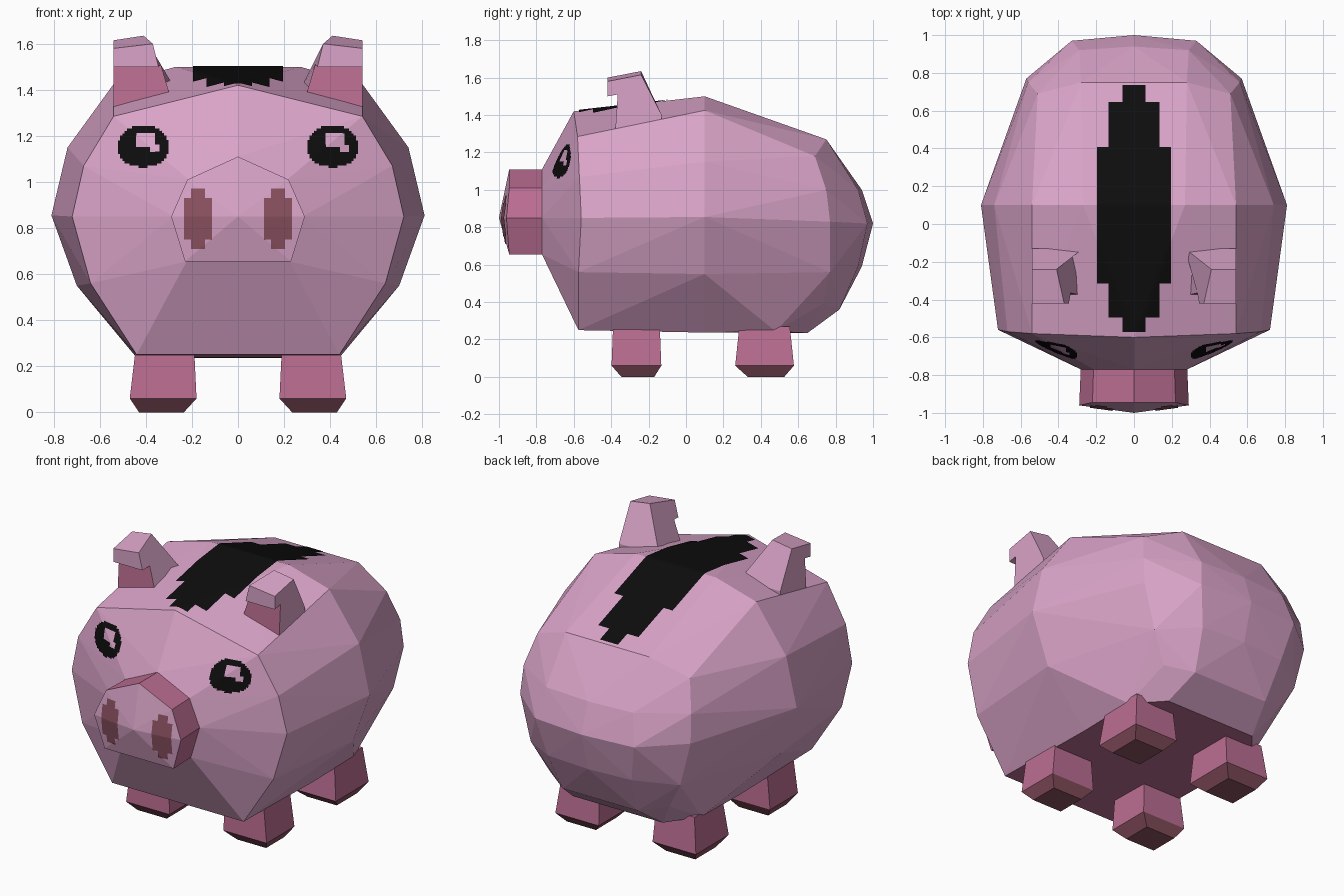
import bpy, bmesh
from mathutils import Vector
from mathutils.bvhtree import BVHTree

if "Cube" in bpy.data.objects:
    bpy.data.objects.remove(bpy.data.objects["Cube"])


def mat(name, rgb):
    m = bpy.data.materials.new(name)
    m.diffuse_color = (*rgb, 1)
    m.use_nodes = True
    m.node_tree.nodes["Principled BSDF"].inputs["Base Color"].default_value = m.diffuse_color
    return m


PINK = mat("pink", (0.70, 0.37, 0.58))
ROSE = mat("dark rose", (0.50, 0.155, 0.29))
BROWN = mat("hoof brown", (0.26, 0.084, 0.119))
BLACK = mat("black", (0.004, 0.004, 0.004))


def finish(name, bm, mats, rule=None, mirror=False):
    """Turn a bmesh into an object; rule(face) gives the material index."""
    if bm.faces and name.split("_")[-1] != "marking":
        bmesh.ops.recalc_face_normals(bm, faces=bm.faces)
    bm.normal_update()
    if rule:
        for f in bm.faces:
            f.material_index = rule(f)
    me = bpy.data.meshes.new(name)
    bm.to_mesh(me)
    for m in mats:
        me.materials.append(m)
    ob = bpy.data.objects.new(name, me)
    bpy.context.collection.objects.link(ob)
    if mirror:
        ob.modifiers.new("mirror", "MIRROR").use_mirror_merge = False
    return BVHTree.FromBMesh(bm)


def loft(rings, cap_start=True, cap_end=True):
    bm = bmesh.new()
    vs = [[bm.verts.new(p) for p in r] for r in rings]
    n = len(rings[0])
    for a, b in zip(vs, vs[1:]):
        for i in range(n):
            bm.faces.new((a[i], a[(i + 1) % n], b[(i + 1) % n], b[i]))
    if cap_start:
        bm.faces.new(vs[0])
    if cap_end:
        bm.faces.new(vs[-1])
    return bm, vs


def marking(name, tree, material, u_range, v_range, inside, from_top=False, step=0.015):
    """Thin painted sheet: grid cells passing inside(u, v), laid on a surface."""
    bm, cache = bmesh.new(), {}

    def vert(i, j):
        if (i, j) not in cache:
            u, v = u_range[0] + i * step, v_range[0] + j * step
            if from_top:
                hit, nor, _, _ = tree.ray_cast(Vector((u, v, 4)), Vector((0, 0, -1)))
            else:
                hit, nor, _, _ = tree.ray_cast(Vector((u, -4, v)), Vector((0, 1, 0)))
            cache[i, j] = bm.verts.new(hit + nor * 0.005) if hit else None
        return cache[i, j]

    for i in range(round((u_range[1] - u_range[0]) / step)):
        for j in range(round((v_range[1] - v_range[0]) / step)):
            if inside(u_range[0] + (i + .5) * step, v_range[0] + (j + .5) * step):
                q = [vert(i, j), vert(i + 1, j), vert(i + 1, j + 1), vert(i, j + 1)]
                if all(q):
                    bm.faces.new(q)
    finish(name, bm, [material])


# Body: convex faceted shell through half-sections, mirrored in x
SNOUT = [(0, 1.11), (.22, 1.01), (.29, .85), (.23, .655),
         (-.23, .655), (-.29, .85), (-.22, 1.01)]
half = [
    # front rim
    (0, -.6, 1.42), (.54, -.58, 1.285), (.67, -.57, 1.07), (.72, -.56, .85),
    (.64, -.575, .56), (.44, -.575, .25),
    # widest section
    (.27, .1, 1.5), (.54, .1, 1.425), (.74, .1, 1.15), (.81, .1, .855),
    (.70, .1, .55), (.44, .1, .237),
    # rear rim
    (.28, .75, 1.27), (.51, .69, 1.18), (.56, .75, 1.0), (.57, .77, .83),
    (.5, .77, .56), (.4, .73, .39), (.44, .48, .243), (.3, .65, .235),
    # rump
    (.29, .92, 1.0), (0, .94, 1.0), (.33, .97, .82), (0, 1.0, .82),
    (.28, .92, .59), (0, .94, .59), (.25, .82, .36),
]
half += [(x * .97, -.77, z) for x, z in SNOUT[:4]]
bm = bmesh.new()
for x, y, z in half:
    bm.verts.new((x, y, z))
    if x:
        bm.verts.new((-x, y, z))
res = bmesh.ops.convex_hull(bm, input=bm.verts)
loose = [v for v in bm.verts if not v.link_faces]
bmesh.ops.delete(bm, geom=loose, context="VERTS")
body = finish("body", bm, [PINK, ROSE], lambda f: int(f.normal.z < -.93))

# Snout: rose sides, slightly domed pink front
bm, vs = loft([[(x * .97, -.75, z) for x, z in SNOUT],
               [(x, -.945 - (.015 if abs(z - .85) < .01 else 0), z) for x, z in SNOUT]],
              cap_end=False)
tip = bm.verts.new((0, -1.0, .85))
for a, b in zip(vs[1], vs[1][1:] + vs[1][:1]):
    bm.faces.new((a, b, tip))
snout = finish("snout", bm, [ROSE, PINK], lambda f: int(f.normal.y < -.8))

# Ears: side profile (y, z, inner x) with a folded tip
EAR = [(-.38, 1.29, .27), (-.365, 1.51, .335), (-.42, 1.5, .345), (-.42, 1.6, .37),
       (-.24, 1.635, .41), (-.13, 1.4, .27), (-.13, 1.29, .27)]
bm, _ = loft([[(x, y, z) for y, z, x in EAR],
              [(.54, y, z - (.02 if z > 1.55 else 0)) for y, z, x in EAR]])
finish("ears", bm, [PINK, ROSE],
       lambda f: int(f.normal.y < -.8 and f.calc_center_median().z < 1.46), mirror=True)


# Legs: slight flare down to a chamfered hoof
def leg(name, y0, y1, flare):
    def ring(xa, xb, ya, yb, z):
        return [(xa, ya, z), (xb, ya, z), (xb, yb, z), (xa, yb, z)]
    bm, _ = loft([ring(.19, .445, y0, y1, .27),
                  ring(.18, .47, y0 - flare, y1 + flare, .06),
                  ring(.235, .43, y0 + .045, y1 - .03, 0)])
    finish(name, bm, [ROSE, BROWN],
           lambda f: int(f.calc_center_median().z < .06), mirror=True)


leg("front_legs", -.39, -.14, .008)
leg("back_legs", .285, .555, .022)

# Eyes: black ovals with a highlight left open
for side, name in ((-1, "left"), (1, "right")):
    cx = .41 * side

    def eye(x, z, cx=cx):
        oval = (abs(x - cx) / .108) ** 2.4 + (abs(z - 1.152) / .088) ** 2.4 < 1
        big = abs(x - cx - .01) < .038 and abs(z - 1.178) < .028
        small = abs(x - cx - .053) < .02 and abs(z - 1.147) < .018
        return oval and not big and not small
    marking(name + "_eye_marking", body, BLACK, (cx - .12, cx + .12), (1.05, 1.26), eye, step=.01)

# Nostrils: tall stepped ovals
    nx = .173 * side
    marking(name + "_nostril_marking", snout, BROWN, (nx - .06, nx + .06), (.71, .97),
            lambda x, z, nx=nx: abs(x - nx) < (.058 if abs(z - .84) < .09 else .03), step=.01)


# Back stripe: stepped width along the spine
def stripe(x, y):
    if -.31 < y < .4:
        w = .195
    elif -.5 < y < .65:
        w = .14
    else:
        w = .06 if -.57 < y < .735 else 0
    return abs(x) < w


marking("back_stripe_marking", body, BLACK, (-.21, .21), (-.585, .75), stripe, from_top=True)
